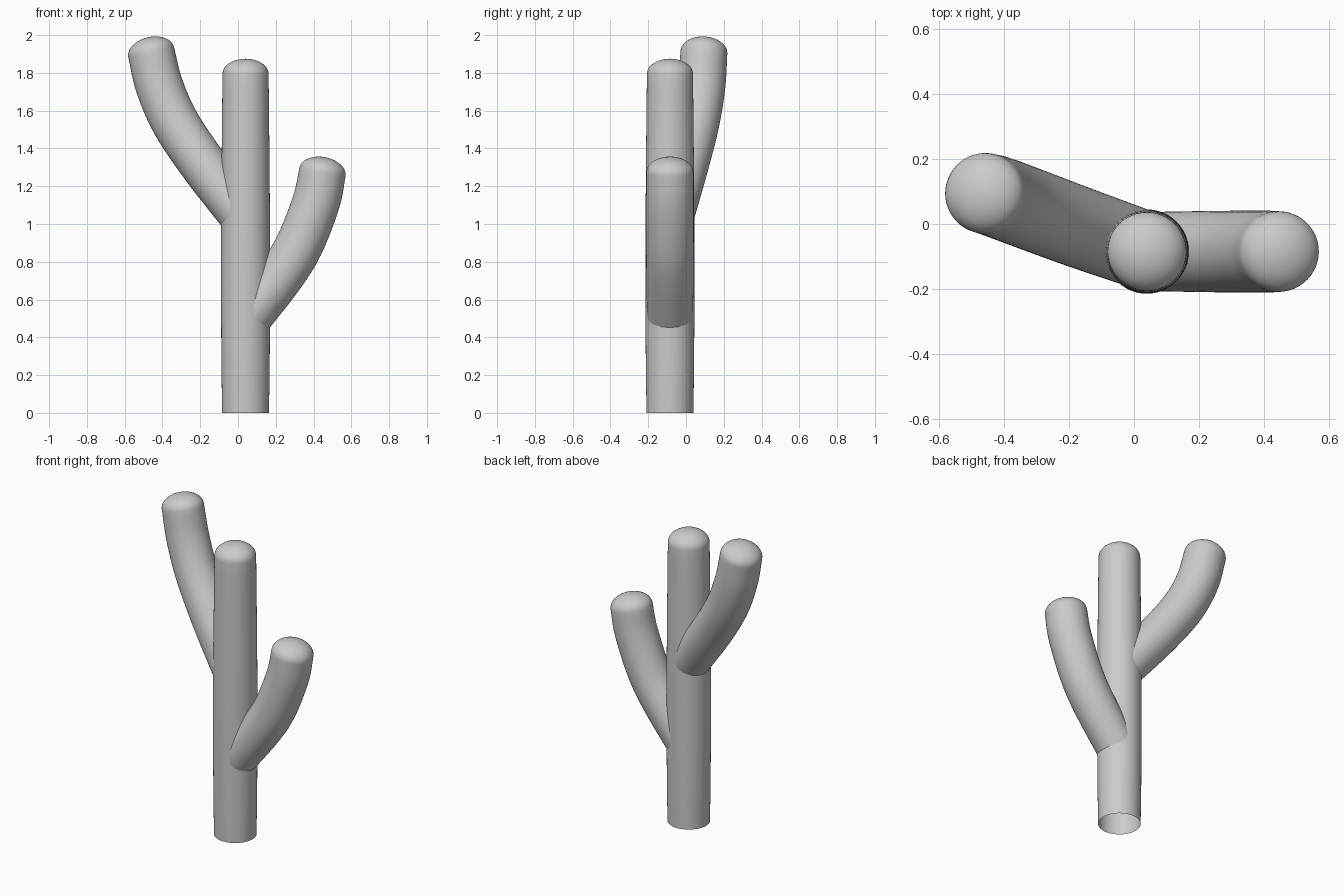
import bpy, bmesh, math
from mathutils import Vector

if "Cube" in bpy.data.objects:
    bpy.data.objects.remove(bpy.data.objects["Cube"])

SEGMENTS = 48


def catmull(values, i, t):
    # smooth interpolation through a list of Vectors
    p1, p2 = values[i], values[i + 1]
    p0 = values[i - 1] if i > 0 else p1 * 2 - p2
    p3 = values[i + 2] if i + 2 < len(values) else p2 * 2 - p1
    return 0.5 * (2 * p1 + (p2 - p0) * t + (2 * p0 - 5 * p1 + 4 * p2 - p3) * t * t
                  + (3 * p1 - p0 - 3 * p2 + p3) * t ** 3)


def limb(name, points, dome=0.08, steps=6):
    # tube swept along (x, y, z, radius) points, open below, domed at the tip
    pts = [Vector(p) for p in points]
    samples = [catmull(pts, i, k / steps) for i in range(len(pts) - 1) for k in range(steps)]
    samples.append(pts[-1])
    rings = []
    for i, s in enumerate(samples):
        a, b = samples[max(i - 1, 0)], samples[min(i + 1, len(samples) - 1)]
        rings.append((s.xyz, (b.xyz - a.xyz).normalized(), s.w))
    tip, axis, radius = rings[-1]
    for k in range(1, 10):
        ang = math.pi / 2 * k / 10
        rings.append((tip + axis * dome * math.sin(ang), axis, radius * math.cos(ang)))

    bm = bmesh.new()
    loops = []
    for centre, d, r in rings:
        v = d.cross(Vector((1, 0, 0))).normalized()
        u = v.cross(d)
        loops.append([bm.verts.new(centre + r * (u * math.cos(t) + v * math.sin(t)))
                      for t in (2 * math.pi * j / SEGMENTS for j in range(SEGMENTS))])
    for lo, hi in zip(loops, loops[1:]):
        for j in range(SEGMENTS):
            n = (j + 1) % SEGMENTS
            bm.faces.new((lo[j], lo[n], hi[n], hi[j]))
    apex = bm.verts.new(tip + axis * dome)
    for j in range(SEGMENTS):
        bm.faces.new((loops[-1][j], loops[-1][(j + 1) % SEGMENTS], apex))
    # make the faces point outwards
    f = bm.faces[:][0]
    bm.normal_update()
    if f.normal.dot(f.calc_center_median() - rings[0][0]) < 0:
        bmesh.ops.reverse_faces(bm, faces=bm.faces[:])
    for f in bm.faces:
        f.smooth = True
    mesh = bpy.data.meshes.new(name)
    bm.to_mesh(mesh)
    bm.free()
    obj = bpy.data.objects.new(name, mesh)
    bpy.context.collection.objects.link(obj)
    return obj


# upright trunk, very slightly swollen in the middle
limb("trunk", [(0.04, -0.085, 0, 0.124), (0.04, -0.085, 0.3, 0.128),
               (0.04, -0.085, 0.8, 0.13), (0.04, -0.085, 1.3, 0.127),
               (0.04, -0.085, 1.795, 0.122)])

# lower arm curving up to the right
limb("right_arm", [(0.055, -0.085, 0.505, 0.122), (0.22, -0.085, 0.72, 0.125),
                   (0.325, -0.085, 0.89, 0.126), (0.415, -0.085, 1.12, 0.126),
                   (0.447, -0.085, 1.275, 0.124)])

# upper arm curving up to the left and back
limb("left_arm", [(0.02, -0.077, 1.05, 0.122), (-0.18, -0.006, 1.31, 0.125),
                  (-0.33, 0.05, 1.534, 0.126), (-0.416, 0.082, 1.73, 0.126),
                  (-0.46, 0.095, 1.91, 0.124)])
